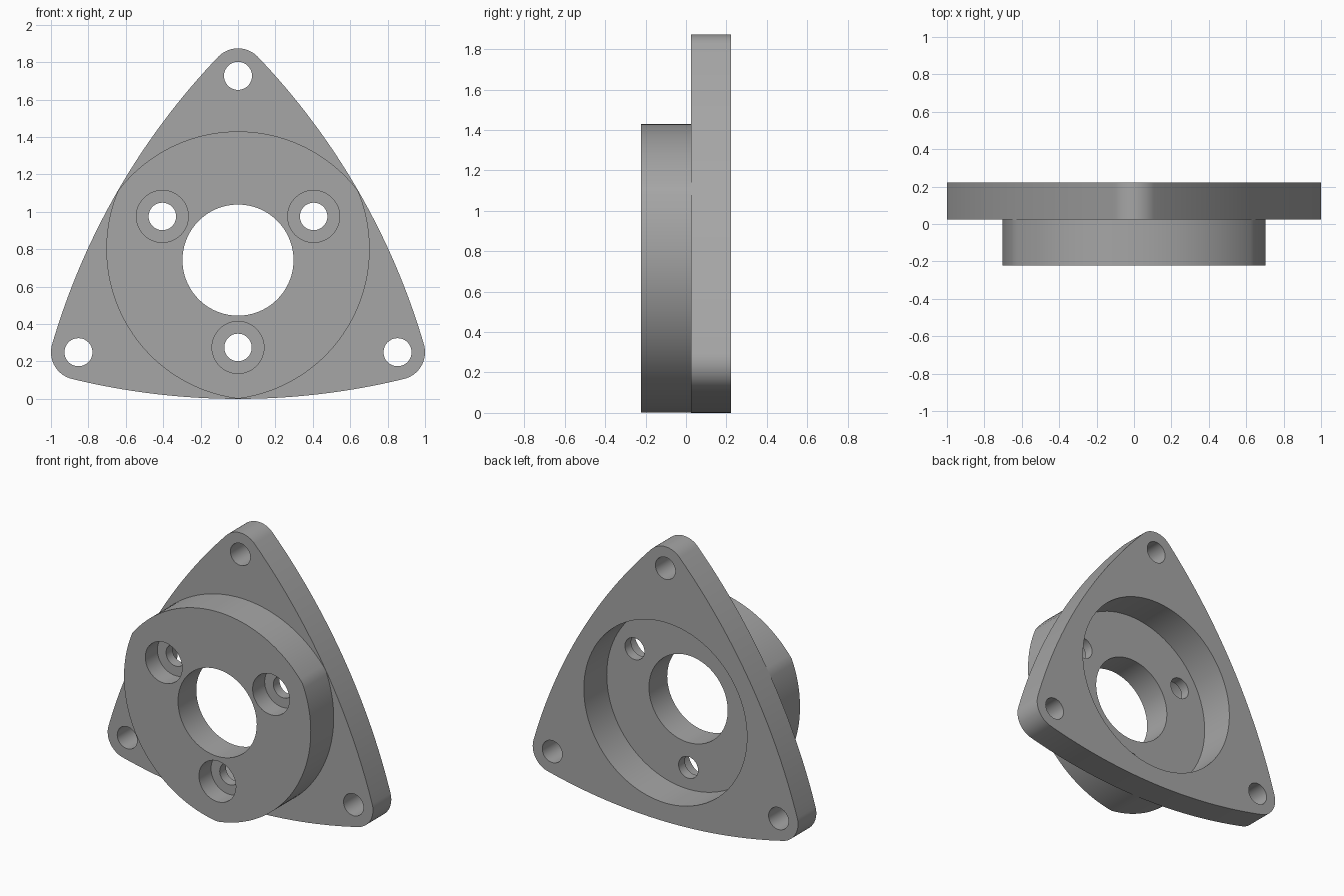
import bpy, bmesh
from math import sin, cos, asin, atan2, radians, sqrt, pi

if "Cube" in bpy.data.objects:
    bpy.data.objects.remove(bpy.data.objects["Cube"], do_unlink=True)

MID = 0.742                      # height of the bore axis, also edge distance
FRONT, STEP, FLOOR, BACK = -0.222, 0.025, -0.025, 0.222

grey = bpy.data.materials.new("machined_grey")
grey.use_nodes = True
grey.diffuse_color = (0.38, 0.38, 0.38, 1)
grey.node_tree.nodes["Principled BSDF"].inputs["Base Color"].default_value = (0.38, 0.38, 0.38, 1)


def polar(dist, ang):
    return dist * cos(ang), dist * sin(ang)


def arc(centre, radius, mid, half, n):
    """Points along an arc centred on direction mid."""
    return [(centre[0] + radius * cos(mid + half * (2 * i / n - 1)),
             centre[1] + radius * sin(mid + half * (2 * i / n - 1))) for i in range(n + 1)]


def prism(name, pts, y0, y1):
    """Extrude an outline, given around the bore axis, along y."""
    bm = bmesh.new()
    bm.faces.new([bm.verts.new((x, y0, z + MID)) for x, z in pts])
    bmesh.ops.remove_doubles(bm, verts=bm.verts, dist=1e-5)
    ext = bmesh.ops.extrude_face_region(bm, geom=bm.faces[:])
    for v in ext["geom"]:
        if isinstance(v, bmesh.types.BMVert):
            v.co.y = y1
    bmesh.ops.recalc_face_normals(bm, faces=bm.faces)
    me = bpy.data.meshes.new(name)
    bm.to_mesh(me)
    bm.free()
    me.materials.append(grey)
    ob = bpy.data.objects.new(name, me)
    bpy.context.collection.objects.link(ob)
    return ob


def combine(target, tool, operation):
    """Apply a boolean and drop its helper object."""
    tool.hide_render = True
    bpy.ops.object.select_all(action='DESELECT')
    bpy.context.view_layer.objects.active = target
    target.select_set(True)
    mod = target.modifiers.new(tool.name, 'BOOLEAN')
    mod.operation, mod.solver, mod.object = operation, 'EXACT', tool
    bpy.ops.object.modifier_apply(modifier=mod.name)
    bpy.data.objects.remove(tool, do_unlink=True)


def drill(target, centre, radius, y0, y1, n=48):
    pts = arc(centre, radius, 0, pi, n)[:-1]
    combine(target, prism("cutter", pts, y0, y1), 'DIFFERENCE')


corners = [radians(90 + 120 * k) for k in range(3)]

# Three-cornered plate: rounded corners joined by shallow tangent arcs
ear, ear_r = 0.985, 0.147
px, q = ear * sin(pi / 3), MID - ear / 2
edge_r = (px ** 2 + q ** 2 - ear_r ** 2) / (2 * (q - ear_r))
edge_half = asin(px / (edge_r - ear_r))
outline = []
for a in corners:
    outline += arc(polar(ear, a), ear_r, a, pi / 3 - edge_half, 20)[:-1]
    side = a + pi / 3
    outline += arc(polar(MID - edge_r, side), edge_r, side, edge_half, 32)[:-1]
flange = prism("mounting_flange", outline, STEP, BACK)

# Raised hub: three broad arcs meeting at the middle of each plate edge
tip, bulge = MID - 0.001, 0.688
tx, tz = polar(tip, pi / 6)
off = (tip ** 2 - bulge ** 2) / (2 * (bulge - tz))
outline = []
for a in corners:
    outline += arc(polar(-off, a), bulge + off, a, atan2(tx, tz + off), 48)[:-1]
combine(flange, prism("hub", outline, FRONT, STEP + 0.08), 'UNION')

# Rear pocket and central bore
drill(flange, (0, 0), 0.615, FLOOR, BACK + 0.1, 96)
drill(flange, (0, 0), 0.297, FRONT - 0.1, BACK + 0.1, 72)

# Corner holes, and counterbored bolt holes in the hub
for a in corners:
    drill(flange, polar(ear, a), 0.075, FRONT - 0.1, BACK + 0.1)
    bolt = polar(0.467, a + pi)
    drill(flange, bolt, 0.139, FRONT - 0.1, FRONT + 0.13)
    drill(flange, bolt, 0.0735, FRONT - 0.1, BACK + 0.1)

bpy.ops.object.select_all(action='DESELECT')
flange.select_set(True)
bpy.context.view_layer.objects.active = flange
bpy.ops.object.shade_smooth_by_angle(angle=radians(30))
